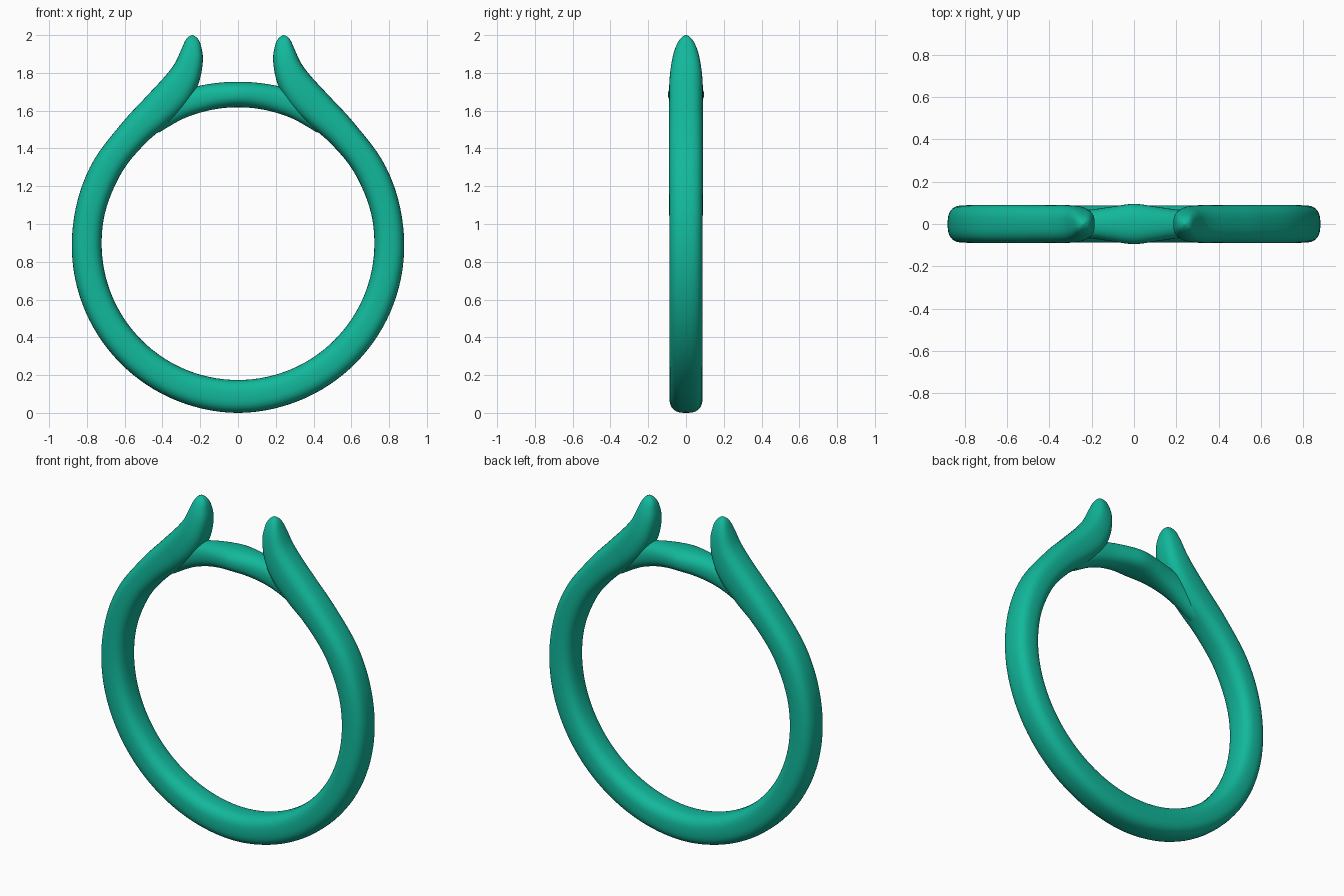
import bpy, bmesh, math
from mathutils import Vector

if "Cube" in bpy.data.objects:
    bpy.data.objects.remove(bpy.data.objects["Cube"])

CZ = 0.896          # height of the finger hole centre
R_IN = 0.722        # finger hole radius

mat = bpy.data.materials.new("teal")
mat.diffuse_color = (0.006, 0.48, 0.33, 1)
mat.use_nodes = True
mat.node_tree.nodes["Principled BSDF"].inputs["Base Color"].default_value = mat.diffuse_color


def spline(rows, steps):
    """Catmull-Rom through stations (outer x, outer z, inner x, inner z, half depth)."""
    out = []
    n = len(rows)
    for i in range(n - 1):
        p = [rows[max(i - 1, 0)], rows[i], rows[i + 1], rows[min(i + 2, n - 1)]]
        for s in range(steps):
            t = s / steps
            out.append([0.5 * (2 * b + (c - a) * t + (2 * a - 5 * b + 4 * c - d) * t * t
                               + (3 * b - a - 3 * c + d) * t ** 3)
                        for a, b, c, d in zip(*p)])
    out.append(list(rows[-1]))
    return out


def mirrored(half):
    """Full station list from the right half, whose first station lies on x = 0."""
    left = [(-r[0], r[1], -r[2], r[3], r[4]) for r in half[:0:-1]]
    return left + list(half)


def sweep(name, rows, power, steps=5, sides=36):
    """Skin rounded cross-sections spanning the outer and inner edge points."""
    bm = bmesh.new()
    rings = []
    for ox, oz, ix, iz, hw in spline(rows, steps):
        o, i = Vector((ox, 0, oz)), Vector((ix, 0, iz))
        mid, rad = (o + i) / 2, (o - i) / 2
        ring = []
        for k in range(sides):
            a = 2 * math.pi * k / sides
            c, s = math.cos(a), math.sin(a)
            u = math.copysign(abs(c) ** (2 / power), c)
            v = math.copysign(abs(s) ** (2 / power), s)
            ring.append(bm.verts.new(mid + rad * u + Vector((0, hw * v, 0))))
        rings.append(ring)
    for a, b in zip(rings, rings[1:]):
        for k in range(sides):
            m = (k + 1) % sides
            bm.faces.new((a[k], a[m], b[m], b[k]))
    bm.faces.new(rings[0])
    bm.faces.new(rings[-1][::-1])
    bmesh.ops.recalc_face_normals(bm, faces=bm.faces)
    me = bpy.data.meshes.new(name)
    bm.to_mesh(me)
    bm.free()
    me.materials.append(mat)
    ob = bpy.data.objects.new(name, me)
    bpy.context.collection.objects.link(ob)
    bpy.ops.object.select_all(action='DESELECT')
    ob.select_set(True)
    bpy.context.view_layer.objects.active = ob
    bpy.ops.object.shade_smooth_by_angle(angle=math.radians(50))
    return ob


# Ring band: round lower half, then sides sweeping up into two leaf-like tips
band = []
for k in range(7):
    a = math.radians(15 * k)
    ro = CZ - 0.016 * k / 6
    band.append((ro * math.sin(a), CZ - ro * math.cos(a),
                 R_IN * math.sin(a), CZ - R_IN * math.cos(a), 0.088))
band += [
    (0.848, 1.13, 0.697, 1.085, 0.089),
    (0.762, 1.34, 0.61, 1.282, 0.09),
    (0.61, 1.54, 0.487, 1.43, 0.09),
    (0.49, 1.67, 0.37, 1.53, 0.09),
    (0.39, 1.778, 0.27, 1.63, 0.09),
    (0.335, 1.85, 0.21, 1.74, 0.084),
    (0.302, 1.92, 0.186, 1.86, 0.068),
    (0.281, 1.967, 0.195, 1.94, 0.046),
    (0.264, 1.99, 0.212, 1.98, 0.025),
    (0.243, 2.0, 0.237, 2.0, 0.004),
]
sweep("ring_band", mirrored(band), 2.7)

# Bridge: closes the finger hole between the tips, widest in the middle
bridge = []
for x, hw in ((0, 0.095), (0.1, 0.082), (0.2, 0.068), (0.3, 0.062), (0.42, 0.055)):
    bridge.append((x * 1.04, 1.753 - 0.55 * x * x,
                   x, CZ + math.sqrt(R_IN ** 2 - x * x), hw))
sweep("bridge", mirrored(bridge), 2.3)
